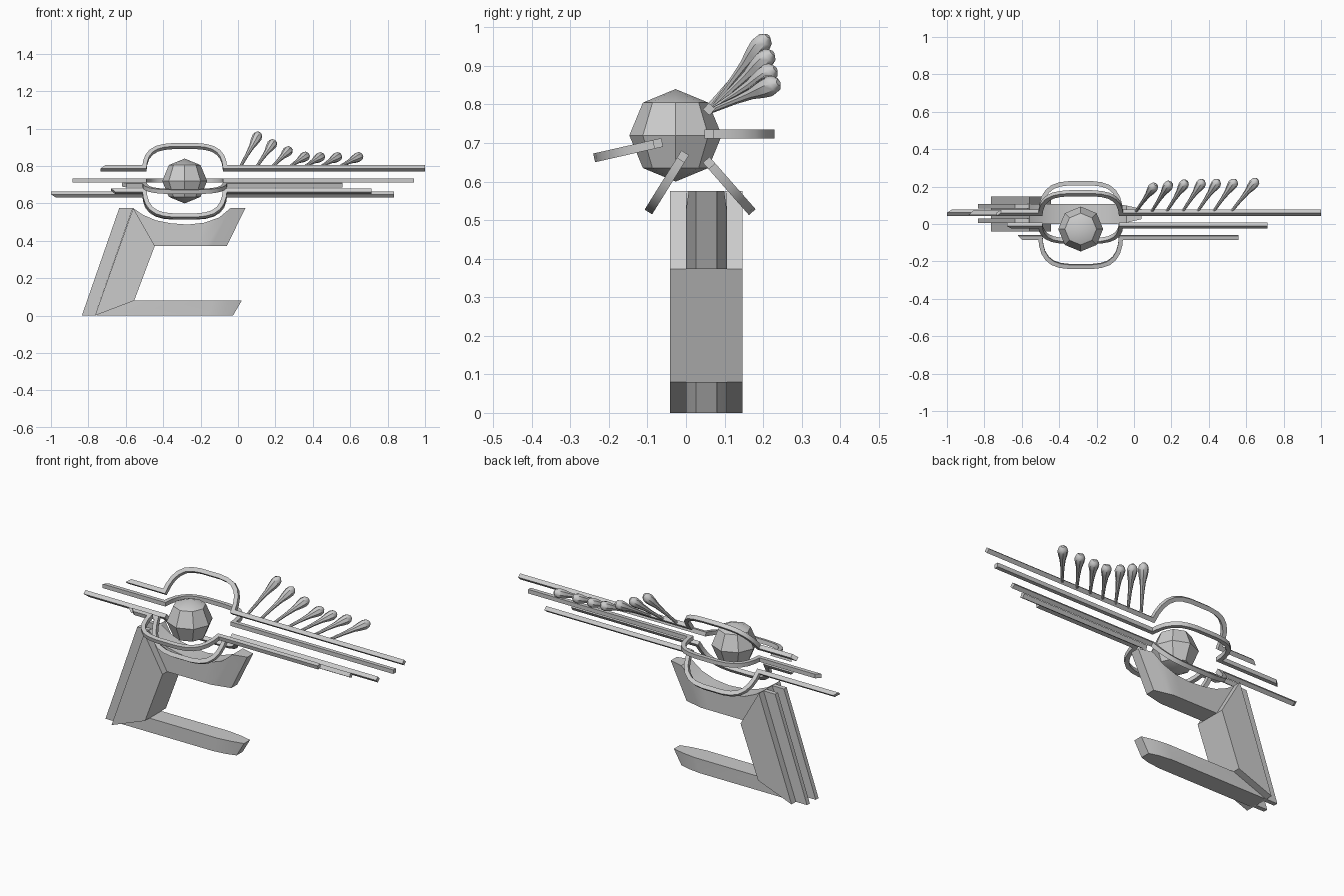
import bpy, bmesh, math
from mathutils import Vector, Matrix

if "Cube" in bpy.data.objects:
    bpy.data.objects.remove(bpy.data.objects["Cube"])

grey = bpy.data.materials.new("plain grey")
grey.use_nodes = True
colour = (0.6, 0.6, 0.6, 1)
grey.diffuse_color = colour
grey.node_tree.nodes["Principled BSDF"].inputs["Base Color"].default_value = colour


def finish(name, bm, smooth=None):
    """Turn a bmesh into a named grey object."""
    bmesh.ops.recalc_face_normals(bm, faces=bm.faces)
    mesh = bpy.data.meshes.new(name)
    bm.to_mesh(mesh)
    bm.free()
    mesh.materials.append(grey)
    obj = bpy.data.objects.new(name, mesh)
    bpy.context.collection.objects.link(obj)
    if smooth:
        bpy.ops.object.select_all(action='DESELECT')
        obj.select_set(True)
        bpy.context.view_layer.objects.active = obj
        bpy.ops.object.shade_smooth_by_angle(angle=math.radians(smooth))
    return obj


def loft(name, rings, smooth=None):
    """Skin a row of closed rings and cap both ends."""
    bm = bmesh.new()
    rows = [[bm.verts.new(p) for p in ring] for ring in rings]
    n = len(rows[0])
    for a, b in zip(rows, rows[1:]):
        for i in range(n):
            j = (i + 1) % n
            bm.faces.new((a[i], a[j], b[j], b[i]))
    bm.faces.new(rows[0])
    bm.faces.new(rows[-1])
    return finish(name, bm, smooth)


def prism(name, outline, y0, y1):
    """Extrude a front outline through a depth range."""
    return loft(name, [[(x, y, z) for x, z in outline] for y in (y0, y1)])


def arm(name, stations):
    """Stations are top x, top z, bottom x, bottom z, half width."""
    mid = 0.053
    loft(name, [[(xt, mid - w, zt), (xt, mid + w, zt),
                 (xb, mid + w, zb), (xb, mid - w, zb)]
                for xt, zt, xb, zb, w in stations], 25)


# Stand: leaning column, two back ribs, two tapered arms
prism("stand_column", [(-.765, 0), (-.56, .575), (-.445, .373), (-.555, .08)], -.041, .147)
for side, y in (("front", .005), ("back", .083)):
    prism("column_rib_" + side,
          [(-.835, 0), (-.635, .575), (-.562, .575), (-.765, 0)], y, y + .025)

WIDE, TIP = .053, .027
arm("upper_arm", [(-.56, .575, -.5, .373, WIDE), (-.51, .54, -.45, .373, WIDE),
                  (-.44, .51, -.4, .373, WIDE), (-.36, .494, -.34, .373, WIDE),
                  (-.27, .487, -.27, .373, WIDE), (-.18, .497, -.22, .373, WIDE),
                  (-.1, .525, -.17, .373, WIDE), (-.04, .575, -.14, .373, .046),
                  (.04, .575, -.06, .373, TIP)])
arm("lower_arm", [(-.6, .08, -.76, 0, WIDE), (-.13, .08, -.16, 0, WIDE),
                  (-.05, .08, -.08, 0, .043), (.02, .08, -.027, 0, TIP)])

# Faceted ball in the middle of the rods
CENTRE_X = -.285
bm = bmesh.new()
bmesh.ops.create_uvsphere(bm, u_segments=8, v_segments=4, radius=.12,
                          matrix=Matrix.Translation((CENTRE_X, -.027, .72)))
finish("ball", bm, 30)

# Half of the bow around the ball: distance from its centre, outward offset
HALF_BOW = [(.215, 0), (.211, .04), (.2, .08), (.18, .113),
            (.15, .138), (.11, .152), (.06, .158)]
BOW = [(CENTRE_X - d, o) for d, o in HALF_BOW]
BOW += [(CENTRE_X + d, o) for d, o in reversed(HALF_BOW)]
HALF = .0115


def bowed_rod(name, left, right, y, z, dy, dz):
    """Square rod with a bow pointing outward along (dy, dz)."""
    out = Vector((0, dy, dz)).normalized()
    side = Vector((1, 0, 0)).cross(out)
    base = Vector((0, y, z))
    path = [Vector(p) for p in [(left, 0)] + BOW + [(right, 0)]]
    rings = []
    for i, p in enumerate(path):
        before = (p - path[max(i - 1, 0)]).normalized()
        after = (path[min(i + 1, len(path) - 1)] - p).normalized()
        along = (before + after).normalized()
        normal = Vector((-along.y, along.x))
        reach = HALF / max(.6, abs(normal.dot(Vector((-after.y, after.x))))) if after.length else HALF
        ring = []
        for s, t in ((-1, -1), (1, -1), (1, 1), (-1, 1)):
            q = p + normal * reach * s
            if i == 0 and s > 0:
                q.x += .025          # slanted left end
            ring.append(base + Vector((q.x, 0, 0)) + out * q.y + side * HALF * t)
        rings.append(ring)
    loft(name, rings, 35)


bowed_rod("rod_upper_back", -.735, 1, .06, .788, .66, .75)
bowed_rod("rod_back", -.885, .94, .06, .723, 1, 0)
bowed_rod("rod_lower_back", -1, .835, .06, .648, .66, -.75)
bowed_rod("rod_lower_front", -.68, .715, -.008, .665, -.53, -.85)
bowed_rod("rod_front", -.62, .56, -.073, .699, -.97, -.22)

# Paddles fanned along the upper rod: base x, tip x, tip y, tip z
PADDLES = [(.005, .115, .212, .978), (.09, .195, .224, .935), (.17, .28, .232, .893),
           (.255, .372, .235, .86), (.335, .453, .236, .857),
           (.42, .545, .237, .857), (.515, .66, .24, .857)]
PROFILE = [(0, .007), (.4, .01), (.62, .015), (.76, .023), (.87, .027),
           (.95, .022), (1, .008)]
for k, (x0, x1, y1, z1) in enumerate(PADDLES):
    start, end = Vector((x0, .06, .782)), Vector((x1, y1, z1))
    turn = (end - start).to_track_quat('Z', 'Y')
    rings = []
    for t, r in PROFILE:
        ring = []
        for a in range(8):
            ang = math.tau * a / 8
            ring.append(start.lerp(end, t) +
                        turn @ Vector((r * math.cos(ang), r * math.sin(ang), 0)))
        rings.append(ring)
    loft("paddle_%d" % (k + 1), rings, 35)
